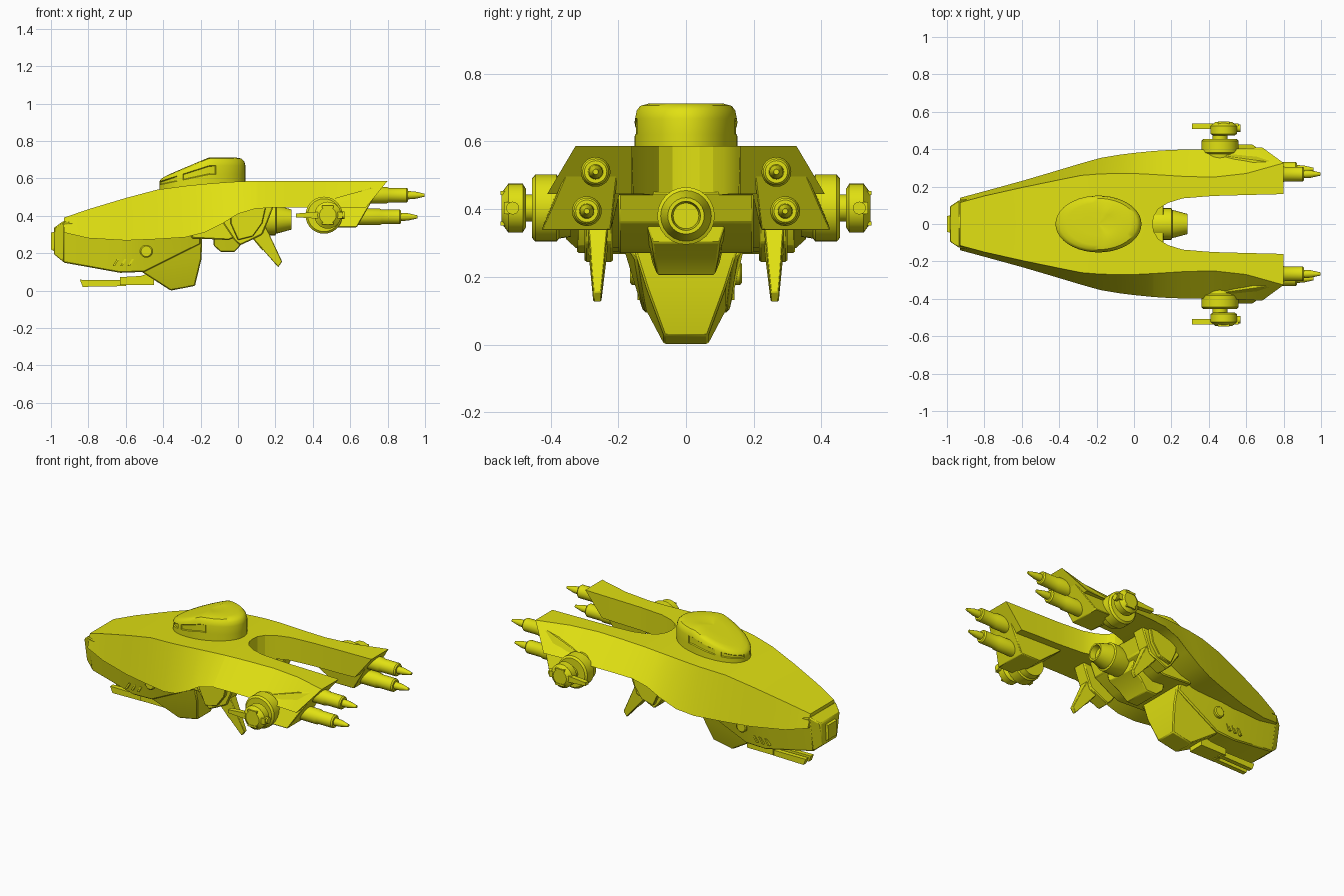
import bpy, bmesh, math
from mathutils import Vector

if "Cube" in bpy.data.objects:
    bpy.data.objects.remove(bpy.data.objects["Cube"])

mat = bpy.data.materials.new("hull_yellow")
mat.diffuse_color = (0.75, 0.75, 0.006, 1)
mat.use_nodes = True
mat.node_tree.nodes["Principled BSDF"].inputs["Base Color"].default_value = mat.diffuse_color


def finish(name, bm, mirror=False, bevel=0.0, angle=30):
    bmesh.ops.recalc_face_normals(bm, faces=bm.faces[:])
    if mirror == "join":  # drop the inner wall on the centre plane
        inner = [f for f in bm.faces if all(abs(v.co.y) < 1e-5 for v in f.verts)]
        bmesh.ops.delete(bm, geom=inner, context='FACES')
    me = bpy.data.meshes.new(name)
    bm.to_mesh(me)
    bm.free()
    for p in me.polygons:
        p.use_smooth = True
    me.set_sharp_from_angle(angle=math.radians(angle))
    me.materials.append(mat)
    ob = bpy.data.objects.new(name, me)
    bpy.context.collection.objects.link(ob)
    if bevel:
        b = ob.modifiers.new("Bevel", 'BEVEL')
        b.width, b.segments, b.limit_method = bevel, 1, 'ANGLE'
    if mirror:
        m = ob.modifiers.new("Mirror", 'MIRROR')
        m.use_axis = (False, True, False)
    return ob


def skin(sections):
    """Closed skin through equal-length point rings, with end caps."""
    bm = bmesh.new()
    rings = [[bm.verts.new(p) for p in s] for s in sections]
    n = len(rings[0])
    for a, b in zip(rings, rings[1:]):
        for i in range(n):
            j = (i + 1) % n
            bm.faces.new((a[i], a[j], b[j], b[i]))
    bm.faces.new(rings[0])
    bm.faces.new(rings[-1])
    return bm


def loft(name, sections, **kw):
    return finish(name, skin(sections), **kw)


def prism(name, profile, y0, y1, **kw):
    return loft(name, [[(x, y, z) for x, z in profile] for y in (y0, y1)], **kw)


def box_loft_x(name, stations, **kw):
    """stations: x, top z, top half width, bottom z, bottom half width"""
    return loft(name, [[(x, -wt, zt), (x, wt, zt), (x, wb, zb), (x, -wb, zb)]
                       for x, zt, wt, zb, wb in stations], **kw)


def revolve(name, origin, axis, profile, seg=24, **kw):
    o, a = Vector(origin), Vector(axis)
    u = Vector((0, 0, 1))
    w = a.cross(u)
    ring = [math.tau * i / seg for i in range(seg)]
    return loft(name, [[o + a * d + (u * math.cos(t) + w * math.sin(t)) * r for t in ring]
                       for d, r in profile], **kw)


# upper hull: x, inner y, crease y, top z, outer y, bottom z, bottom x shift
hull = [(-.93, 0, .115, .39, .14, .31, 0), (-.8, 0, .15, .435, .175, .28, 0),
        (-.6, 0, .195, .495, .23, .268, 0), (-.43, 0, .23, .54, .28, .275, 0),
        (-.28, 0, .26, .56, .325, .285, 0), (-.18, 0, .268, .57, .353, .31, 0),
        (-.08, 0, .27, .578, .37, .36, 0), (0, 0, .27, .583, .38, .41, 0),
        (.1, 0, .265, .587, .39, .44, 0), (.105, .04, .265, .587, .39, .44, 0),
        (.13, .08, .263, .587, .392, .44, 0), (.18, .112, .26, .587, .395, .443, 0),
        (.26, .137, .255, .587, .398, .445, 0), (.42, .15, .25, .587, .40, .445, 0),
        (.6, .155, .27, .587, .405, .445, 0), (.8, .16, .326, .587, .41, .445, -.115)]
loft("upper_hull", [[(x, yi, zt), (x, yt, zt), (x + dx, ym, zb), (x + dx, yi, zb)]
                    for x, yi, yt, zt, ym, zb, dx in hull], mirror="join", angle=24)

# lower hull and nose
box_loft_x("lower_hull", [(-.935, .37, .13, .15, .09), (-.63, .33, .17, .095, .125),
                          (-.5, .33, .182, .1, .128), (-.2, .33, .2, .25, .15)], bevel=.006)
box_loft_x("nose_cap", [(-.93, .375, .132, .15, .09), (-.985, .335, .095, .195, .07)], bevel=.006)
box_loft_x("nose_plate", [(-.98, .315, .048, .21, .042), (-1, .31, .042, .22, .038)])

# keel block under the bow
keel = [((-.42, -.19), (.32, .32), .165), ((-.515, -.195), (.1, .17), .118),
        ((-.36, -.23), (.0, .025), .065)]
loft("keel", [[(x0, -w, z0), (x0, w, z0), (x1, w, z1), (x1, -w, z1)]
              for (x0, x1), (z0, z1), w in keel], bevel=.006)

# chin gun
prism("chin_gun_body", [(-.63, .03), (-.45, .03), (-.45, .1), (-.52, .078), (-.63, .072)], -.05, .05)
prism("chin_gun_barrel", [(-.83, .02), (-.6, .024), (-.6, .056), (-.845, .058)], .012, .04, mirror=True)

# bow side hatch and vents
revolve("bow_hatch", (-.49, 0, .21), (0, 1, 0), [(.12, .034), (.16, .034), (.165, .028)], mirror=True)
for i in range(3):
    x = -.67 + i * .04
    prism(f"bow_vent_{i + 1}", [(x, .132), (x + .012, .132), (x + .034, .168), (x + .022, .168)],
          .11, .144, mirror=True)

# cockpit dome: elliptical rings under a sloping crown, with inset windows
def dome_ring(s, f, seg=40):
    pts = []
    for i in range(seg):
        t = math.tau * i / seg
        x, y = -.19 + .23 * s * math.cos(t), .152 * s * math.sin(t)
        top = min(.712, .6 + .42 * (x + .42))
        pts.append((x, y, .53 + f * (top - .53)))
    return pts


dome = skin([dome_ring(s, f) for s, f in
             [(1, 0), (1, .5), (1, .76), (.97, .89), (.9, .97), (.75, 1), (.4, 1.003), (.05, 1.004)]])
bmesh.ops.recalc_face_normals(dome, faces=dome.faces[:])
panes = []
for f in dome.faces:
    c = f.calc_center_median()
    r = math.hypot((c.x + .19) / .23, c.y / .152)
    t = abs(math.degrees(math.atan2(c.y / .152, (c.x + .19) / .23)))
    frac = (c.z - .53) / (min(.712, .6 + .42 * (c.x + .42)) - .53)
    if r > .98 and .55 < frac < .7 and (72 < t < 117 or 126 < t < 171):
        panes.append(f)
bmesh.ops.inset_region(dome, faces=panes, thickness=.004, depth=-.005)
finish("cockpit_dome", dome, angle=35)

# belly blocks between the wings
prism("belly", [(-.25, .28), (-.05, .27), (.0, .29), (.12, .36), (.16, .45), (-.25, .45)],
      -.2, .2, bevel=.006)
box_loft_x("belly_centre_box", [(-.13, .4, .135, .24, .1), (-.09, .4, .135, .205, .085),
                                (-.02, .4, .135, .205, .085), (.03, .37, .13, .26, .095),
                                (.1, .37, .12, .3, .1)], bevel=.005)
prism("strut_block", [(-.08, .36), (-.02, .27), (.01, .242), (.05, .26), (.13, .3),
                      (.16, .37), (.19, .45), (-.05, .45)], .215, .3, mirror=True, bevel=.006)
prism("strut_side_plate", [(-.04, .36), (.0, .27), (.08, .29), (.13, .36), (.15, .45), (-.04, .45)],
      .29, .322, mirror=True, bevel=.004)
loft("landing_fin", [[(.07, .23, .29), (.07, .29, .29), (.14, .29, .36), (.14, .23, .36)],
                     [(.215, .25, .125), (.215, .274, .125), (.236, .274, .155), (.236, .25, .155)]],
     mirror=True, bevel=.003)
prism("fin_rib", [(.06, .3), (.13, .215), (.17, .25), (.14, .36)], .245, .279, mirror=True)

# main engine
revolve("main_engine", (0, 0, .38), (1, 0, 0),
        [(.04, .07), (.11, .085), (.2, .085), (.205, .075), (.22, .072), (.285, .054),
         (.285, .043), (.25, .038)])

# rear pods: slanted wedges below the wing tips
pod = [[(.72, .195, .563), (.765, .195, .563), (.635, .222, .338), (.5, .222, .338)],
       [(.72, .33, .563), (.765, .33, .563), (.635, .427, .338), (.5, .427, .338)]]
for side in pod:  # the front edge reaches forward under the wing
    side[0] = (.36, side[0][1] if side is pod[0] else .385, .45)
loft("rear_pod", pod, mirror=True, bevel=.004)

# four rear guns
for label, x, y, z in (("upper", .91, .267, .51), ("lower", .872, .293, .394)):
    revolve(f"{label}_rear_gun", (x, y, z), (1, 0, 0),
            [(-.3, .044), (-.115, .044), (-.105, .039), (-.008, .039), (0, .033), (0, .022),
             (.035, .02), (.088, .008)], mirror=True)

# side turrets
tx, tz = .46, .403
revolve("turret_base", (tx, 0, tz), (0, 1, 0),
        [(.34, .085), (.375, .09), (.382, .099), (.445, .099), (.455, .088), (.455, .04), (.49, .04)],
        seg=28, mirror=True)
revolve("turret_head", (tx + .02, 0, tz), (0, 1, 0),
        [(.472, .055), (.482, .072), (.525, .072), (.545, .045)], mirror=True)
prism("turret_barrel", [(.31, .392), (.42, .385), (.56, .385), (.56, .421), (.42, .421), (.31, .412)],
      .508, .538, mirror=True)
revolve("turret_sensor", (tx + .08, .512, tz), (1, 0, 0), [(0, .019), (.03, .019)], seg=16, mirror=True)
for dz in (-.045, .045):
    prism("turret_rib", [(.45, tz + dz - .006), (.51, tz + dz - .006), (.51, tz + dz + .006),
                         (.45, tz + dz + .006)], .5, .548, mirror=True)
